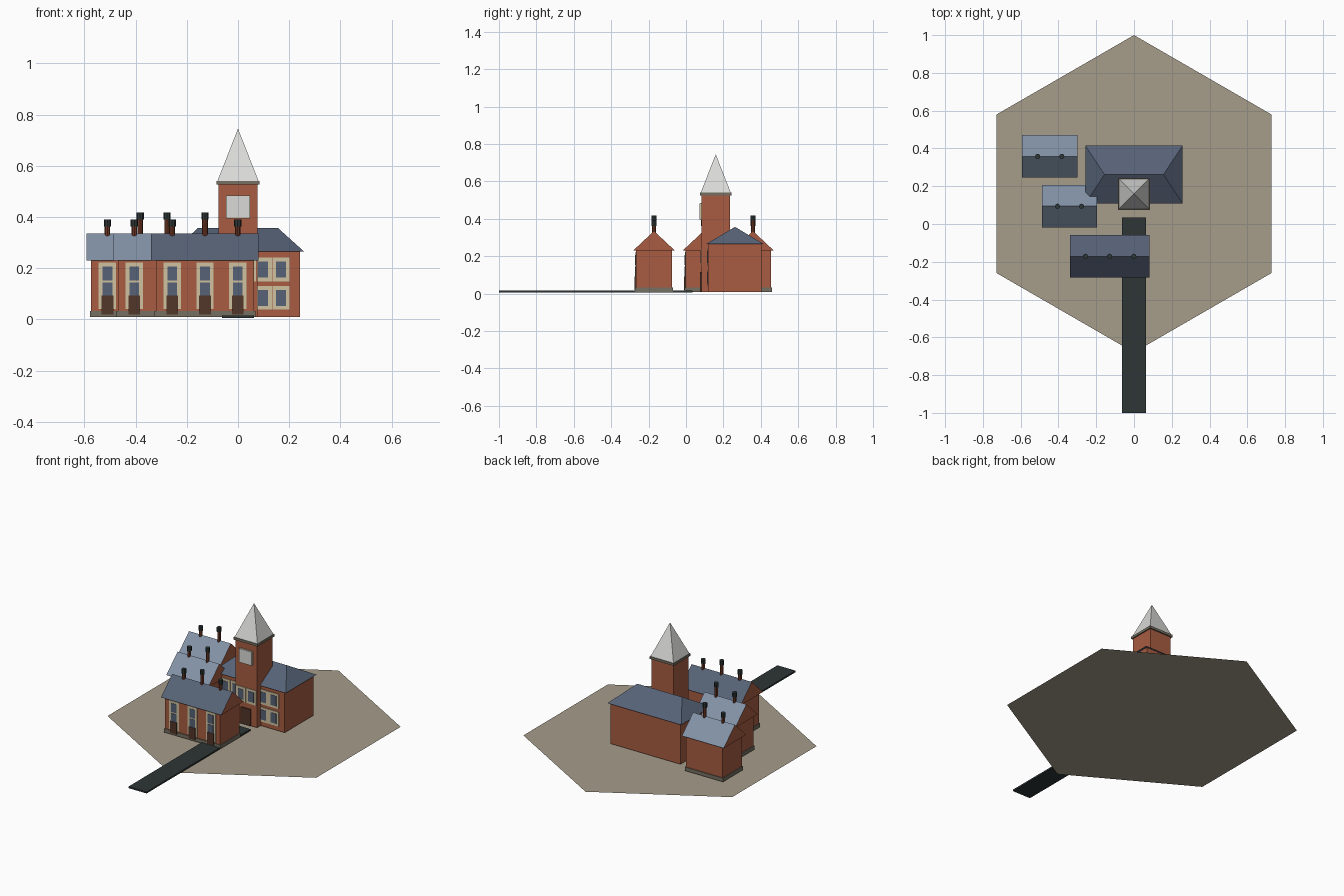
import bpy
import bmesh
import math
from mathutils import Vector

cube = bpy.data.objects.get("Cube")
if cube:
    bpy.data.objects.remove(cube, do_unlink=True)


def material(name, r, g, b):
    """Flat colour given as 0-255 display values, stored as linear."""
    lin = [((c / 255 + 0.055) / 1.055) ** 2.4 for c in (r, g, b)] + [1]
    m = bpy.data.materials.new(name)
    m.use_nodes = True
    m.diffuse_color = lin
    m.node_tree.nodes["Principled BSDF"].inputs["Base Color"].default_value = lin
    return m


BRICK = material("brick", 168, 92, 66)
DARK_BRICK = material("dark brick", 112, 56, 38)
SLATE = material("slate", 86, 98, 118)
PALE_SLATE = material("pale slate", 130, 146, 166)
STONE = material("stone", 118, 112, 98)
CREAM = material("cream frame", 208, 194, 160)
WOOD = material("brown wood", 82, 54, 40)
TAR = material("dark tar", 46, 54, 54)
WHITE = material("pale lead", 218, 218, 216)
EARTH = material("earth", 166, 156, 138)


def finish(name, bm, *mats):
    bmesh.ops.recalc_face_normals(bm, faces=bm.faces)
    mesh = bpy.data.meshes.new(name)
    bm.to_mesh(mesh)
    bm.free()
    for m in mats:
        mesh.materials.append(m)
    obj = bpy.data.objects.new(name, mesh)
    bpy.context.collection.objects.link(obj)
    return obj


def box(name, mat, x, y, z):
    """Box from (min, max) ranges."""
    bm = bmesh.new()
    bmesh.ops.create_cube(bm, size=1)
    for v in bm.verts:
        v.co = Vector([r[0] if c < 0 else r[1] for c, r in zip(v.co, (x, y, z))])
    return finish(name, bm, mat)


def around(c, half):
    return (c - half, c + half)


def ridge_roof(name, mats, x, y, z, ridge_half):
    """Solid roof with a ridge along x; steep end faces use the second material."""
    cx, cy = sum(x) / 2, sum(y) / 2
    bm = bmesh.new()
    a, b, c, d = [bm.verts.new((px, py, z[0])) for px, py in
                  ((x[0], y[0]), (x[1], y[0]), (x[1], y[1]), (x[0], y[1]))]
    r0 = bm.verts.new((cx - ridge_half, cy, z[1]))
    r1 = bm.verts.new((cx + ridge_half, cy, z[1]))
    for f in ((d, c, b, a), (a, b, r1, r0), (c, d, r0, r1), (b, c, r1), (d, a, r0)):
        bm.faces.new(f)
    bm.normal_update()
    for f in bm.faces:
        if abs(f.normal.x) > 0.99:
            f.material_index = len(mats) - 1
    return finish(name, bm, *mats)


def cylinder(name, mat, x, y, z, radius):
    bm = bmesh.new()
    bmesh.ops.create_cone(bm, cap_ends=True, segments=8, radius1=radius,
                          radius2=radius, depth=z[1] - z[0])
    bmesh.ops.translate(bm, verts=bm.verts, vec=(x, y, sum(z) / 2))
    return finish(name, bm, mat)


def window(name, x, wall_y, z, panes):
    """Cream plate with stacked slate panes, on a wall facing -y."""
    box(name + "_frame", CREAM, around(x, 0.034), (wall_y - 0.004, wall_y), z)
    for i, pane in enumerate(panes):
        box(f"{name}_pane_{i}", SLATE, around(x, 0.019),
            (wall_y - 0.006, wall_y), pane)


# Ground and path
bm = bmesh.new()
bmesh.ops.create_circle(bm, cap_ends=True, segments=6, radius=0.84)
for v in bm.verts:
    ang = math.atan2(v.co.y, v.co.x)
    ang = math.pi / 6 + round((ang - math.pi / 6) / (math.pi / 3)) * math.pi / 3
    v.co = (0.84 * math.cos(ang), 0.16 + 0.84 * math.sin(ang), 0)
finish("ground", bm, EARTH)
box("path", TAR, around(0, 0.063), (-1, 0.035), (0.006, 0.016))


# Terraced houses
BAY = 0.128


def terrace(name, cx, cy, bays, slate):
    half = bays * BAY / 2
    front = cy - 0.096
    box(name + "_walls", BRICK, around(cx, half), around(cy, 0.096), (0.01, 0.235))
    box(name + "_plinth", STONE, around(cx, half + 0.005), around(cy, 0.101),
        (0.01, 0.033))
    ridge_roof(name + "_roof", (slate, BRICK), around(cx, half + 0.018),
               around(cy, 0.112), (0.23, 0.335), half + 0.018)
    for i in range(bays):
        x = cx + (i - (bays - 1) / 2) * BAY
        window(f"{name}_window_{i}", x, front, (0.04, 0.222),
               ((0.152, 0.207), (0.09, 0.144)))
        box(f"{name}_door_{i}", WOOD, around(x, 0.023),
            (front - 0.009, front), (0.02, 0.093))
        top = 0.417 if i % 2 else 0.39
        cylinder(f"{name}_chimney_{i}", DARK_BRICK, x, cy, (0.3, top - 0.02), 0.011)
        cylinder(f"{name}_chimney_pot_{i}", TAR, x, cy, (top - 0.027, top), 0.014)


terrace("front_terrace", -0.129, -0.171, 3, SLATE)
terrace("middle_terrace", -0.341, 0.094, 2, PALE_SLATE)
terrace("rear_terrace", -0.446, 0.358, 2, PALE_SLATE)

# Hall with hipped roof
HALL_FRONT = 0.118
box("hall_walls", BRICK, around(0, 0.243), (HALL_FRONT, 0.403), (0.01, 0.27))
ridge_roof("hall_roof", (SLATE,), around(0, 0.257), (0.109, 0.415),
           (0.266, 0.357), 0.156)
for side, label in ((-1, "right"), (1, "left")):
    for i, x in enumerate((0.098, 0.168)):
        window(f"hall_{label}_upper_window_{i}", side * x, HALL_FRONT,
               (0.148, 0.242), ((0.163, 0.227),))
        window(f"hall_{label}_lower_window_{i}", side * x, HALL_FRONT,
               (0.038, 0.13), ((0.053, 0.115),))

# Tower with spire
TOWER_Y = 0.159
TOWER_FRONT = TOWER_Y - 0.076
box("tower_walls", BRICK, around(0, 0.076), around(TOWER_Y, 0.076), (0.01, 0.53))
box("tower_cornice", STONE, around(0, 0.084), around(TOWER_Y, 0.084), (0.526, 0.541))
ridge_roof("tower_spire", (WHITE,), around(0, 0.08), around(TOWER_Y, 0.08),
           (0.541, 0.745), 0.0001)
box("tower_panel_frame", CREAM, around(0, 0.047), (TOWER_FRONT - 0.008, TOWER_FRONT),
    (0.394, 0.484))
box("tower_panel", WHITE, around(0, 0.044), (TOWER_FRONT - 0.01, TOWER_FRONT),
    (0.397, 0.481))
for side, label in ((-1, "right"), (1, "left")):
    window(f"tower_{label}_window", side * 0.036, TOWER_FRONT,
           (0.148, 0.242), ((0.163, 0.227),))
box("tower_door", WOOD, around(0, 0.034), (TOWER_FRONT - 0.008, TOWER_FRONT),
    (0.012, 0.115))
